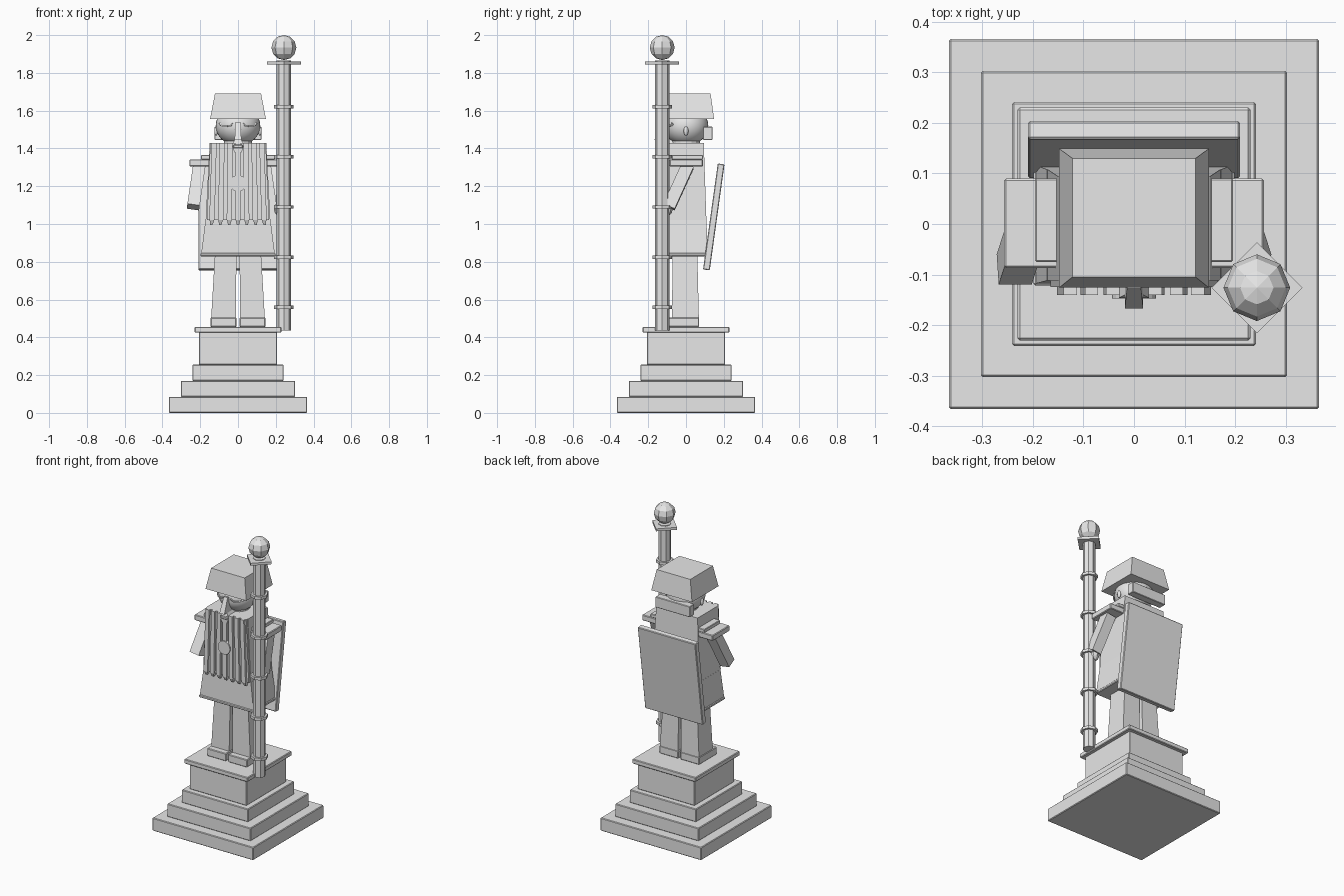
import bpy, bmesh, math
from mathutils import Vector, Matrix

if "Cube" in bpy.data.objects:
    bpy.data.objects.remove(bpy.data.objects["Cube"])

stone = bpy.data.materials.new("grey stone")
stone.diffuse_color = (0.8, 0.8, 0.8, 1)
stone.use_nodes = True
stone.node_tree.nodes["Principled BSDF"].inputs["Base Color"].default_value = stone.diffuse_color


def finish(name, bm, bevel=0.0, smooth=False):
    bmesh.ops.recalc_face_normals(bm, faces=bm.faces)
    me = bpy.data.meshes.new(name)
    bm.to_mesh(me)
    bm.free()
    me.materials.append(stone)
    for p in me.polygons:
        p.use_smooth = smooth
    ob = bpy.data.objects.new(name, me)
    bpy.context.collection.objects.link(ob)
    if bevel:
        m = ob.modifiers.new("bevel", 'BEVEL')
        m.width = bevel
        m.segments = 1
    return ob


def block(name, z0, z1, low, high=None, bevel=0.0):
    """Box or tapered box; low/high are (x0, x1, y0, y1) rectangles."""
    bm = bmesh.new()
    rings = []
    for z, (x0, x1, y0, y1) in ((z0, low), (z1, high or low)):
        rings.append([bm.verts.new((x, y, z)) for x, y in
                      ((x0, y0), (x1, y0), (x1, y1), (x0, y1))])
    bm.faces.new(rings[0])
    bm.faces.new(rings[1])
    for i in range(4):
        j = (i + 1) % 4
        bm.faces.new((rings[0][i], rings[0][j], rings[1][j], rings[1][i]))
    return finish(name, bm, bevel)


def beam(name, a, b, w, d, bevel=0.0):
    """Rectangular bar from a to b."""
    a, b = Vector(a), Vector(b)
    z = (b - a).normalized()
    y = (Vector((0, 1, 0)) - z * z.y).normalized()
    rot = Matrix((y.cross(z), y, z)).transposed().to_4x4()
    bm = bmesh.new()
    bmesh.ops.create_cube(bm, size=1, matrix=Matrix.Translation((a + b) / 2) @ rot
                          @ Matrix.Diagonal((w, d, (b - a).length, 1)))
    return finish(name, bm, bevel)


def drum(name, loc, r, h, n, tilt=0.0):
    bm = bmesh.new()
    bmesh.ops.create_cone(bm, cap_ends=True, segments=n, radius1=r, radius2=r, depth=h,
                          matrix=Matrix.Translation(loc) @ Matrix.Rotation(tilt, 4, 'X'))
    return finish(name, bm)


def ball(name, loc, size, u, v, smooth=False):
    bm = bmesh.new()
    bmesh.ops.create_uvsphere(bm, u_segments=u, v_segments=v, radius=1,
                              matrix=Matrix.Translation(loc) @ Matrix.Diagonal((*size, 1)))
    return finish(name, bm, 0, smooth)


def sq(h):
    return (-h, h, -h, h)


def side(s, x0, x1, y0, y1):
    """Rectangle on the left (s=-1) or right (s=1)."""
    return (*sorted((s * x0, s * x1)), y0, y1)


# Stepped plinth
for i, (z0, z1, h) in enumerate(((0, .085, .366), (.085, .17, .303), (.17, .255, .241),
                                 (.255, .43, .207), (.425, .455, .23))):
    block(f"plinth_step_{i + 1}", z0, z1, sq(h), bevel=.004)

# Feet, legs, arms, shoulder plates, ears, eyes
for s, tag in ((-1, "left"), (1, "right")):
    block(f"{tag}_foot", .455, .505, side(s, .008, .145, -.115, .07), bevel=.004)
    block(f"{tag}_leg", .50, .84, side(s, .012, .142, -.075, .068),
          side(s, .008, .122, -.07, .06))
    beam(f"{tag}_arm", (s * .205, .01, 1.31), (s * .237, -.09, 1.09), .066, .066)
    block(f"{tag}_shoulder_plate", 1.305, 1.342, side(s, .13, .257, -.087, .09), bevel=.004)
    block(f"{tag}_shoulder_strap", 1.342, 1.365, side(s, .12, .196, -.075, .09), bevel=.003)
    ball(f"{tag}_ear", (s * .116, 0, 1.492), (.01, .013, .025), 10, 6, True)
    # drooping closed eyelid made of short bars
    pts = []
    for k in range(6):
        t = math.pi * k / 5
        x = s * (.062 + .034 * math.cos(t))
        pts.append((x, -math.sqrt(.118 ** 2 - x * x) - .002, 1.532 - .016 * math.sin(t)))
    for k in range(5):
        beam(f"{tag}_eyelid_{k}", pts[k], pts[k + 1], .008, .012)

ball("hand", (.225, -.105, 1.08), (.035, .035, .04), 8, 6)

# Tunic
block("skirt", .84, 1.02, (-.195, .195, -.118, .116), (-.172, .172, -.112, .108))
block("skirt_hem", .828, .846, (-.199, .199, -.122, .12), bevel=.004)
block("torso", 1.02, 1.43, (-.171, .171, -.112, .108), (-.15, .15, -.112, .094))
block("chest_panel", 1.02, 1.43, (-.165, .165, -.125, -.1), (-.147, .147, -.125, -.1))

# Vertical pleats, ending in short tassels
for i in range(-3, 4):
    block(f"pleat_{i + 4}", 1.02, 1.43, (i * .046 - .014, i * .046 + .014, -.14, -.11),
          (i * .042 - .013, i * .042 + .013, -.14, -.11))
    block(f"pleat_tip_{i + 4}", .995, 1.02, (i * .047 - .006, i * .047 + .006, -.128, -.11),
          (i * .046 - .012, i * .046 + .012, -.138, -.11))
drum("medallion", (0, -.136, 1.215), .044, .022, 20, math.pi / 2)

# Head and face
drum("neck", (0, 0, 1.44), .075, .06, 16)
ball("head", (0, 0, 1.52), (.118, .118, .105), 32, 20, True)
block("nose", 1.445, 1.54, (-.018, .018, -.167, -.08), (-.014, .014, -.128, -.08))
block("moustache", 1.425, 1.445, (-.03, .03, -.146, -.07), (-.018, .018, -.14, -.07))
block("lips", 1.402, 1.42, (-.026, .026, -.146, -.07), bevel=.004)
block("chin", 1.378, 1.402, (-.018, .018, -.143, -.08), (-.028, .028, -.143, -.08))

# Helmet and neck guard
block("helmet", 1.555, 1.69, (-.148, .148, -.126, .149), (-.122, .122, -.105, .13))
block("neck_guard", 1.445, 1.515, (-.125, .125, .09, .14), bevel=.003)

# Leaning shield on the back
beam("shield", (0, .108, .757), (0, .186, 1.318), .42, .036, .004)

# Staff with rings, square collar and finial
PX, PY = .243, -.126
drum("staff", (PX, PY, 1.15), .038, 1.43, 8)
for i in range(5):
    drum(f"staff_ring_{i + 1}", (PX, PY, .56 + .265 * i), .052, .018, 8)
drum("staff_collar", (PX, PY, 1.853), .09, .016, 4)
ball("staff_finial", (PX, PY, 1.934), (.066, .066, .066), 8, 6)
